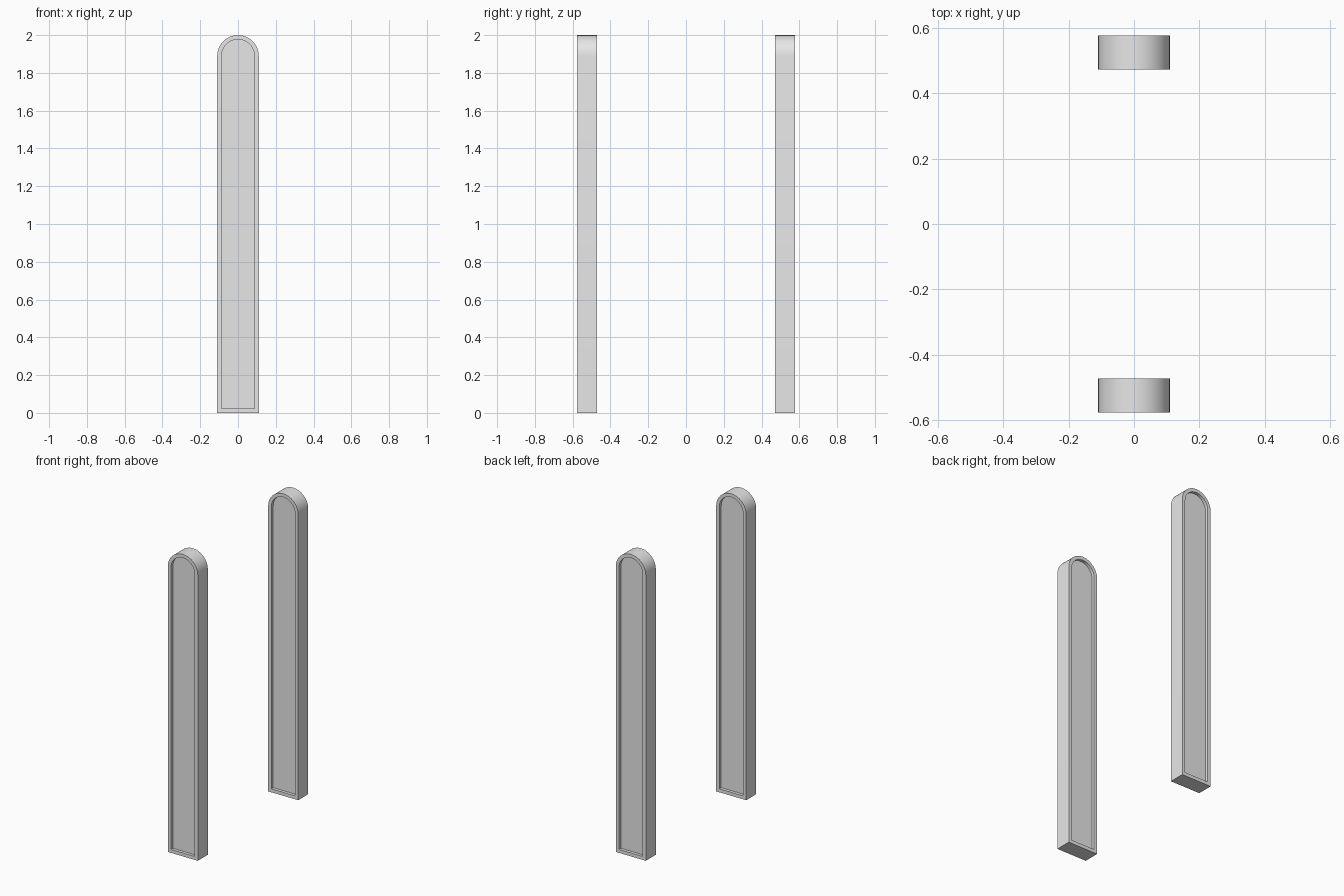
import bpy, bmesh, math

cube = bpy.data.objects.get("Cube")
if cube:
    bpy.data.objects.remove(cube, do_unlink=True)

HEIGHT, HALF_WIDTH, HALF_DEPTH = 2.0, 0.11, 0.0525
BORDER, RECESS, SPACING = 0.023, 0.02, 0.525
SEGMENTS = 16

# One plain grey for everything
grey = bpy.data.materials.new("light_grey")
grey.use_nodes = True
colour = (0.8, 0.8, 0.8, 1)
grey.diffuse_color = colour
grey.node_tree.nodes["Principled BSDF"].inputs["Base Color"].default_value = colour


def arch(inset):
    """Round-topped outline in x and z, shrunk by the inset."""
    r = HALF_WIDTH - inset
    spring = HEIGHT - HALF_WIDTH
    pts = [(-r, inset), (r, inset)]
    for i in range(SEGMENTS + 1):
        a = math.pi * i / SEGMENTS
        pts.append((r * math.cos(a), spring + r * math.sin(a)))
    return pts


def make_post(name, y):
    # Loft from the front panel, round the border, to the back panel
    floor = HALF_DEPTH - RECESS
    rings = [(BORDER, -floor), (BORDER, -HALF_DEPTH), (0, -HALF_DEPTH),
             (0, HALF_DEPTH), (BORDER, HALF_DEPTH), (BORDER, floor)]
    bm = bmesh.new()
    loops = [[bm.verts.new((x, depth, z)) for x, z in arch(inset)]
             for inset, depth in rings]
    for a, b in zip(loops, loops[1:]):
        for i in range(len(a)):
            j = (i + 1) % len(a)
            bm.faces.new((a[i], a[j], b[j], b[i]))
    bm.faces.new(loops[0])
    bm.faces.new(loops[-1])
    bmesh.ops.recalc_face_normals(bm, faces=bm.faces)
    mesh = bpy.data.meshes.new(name)
    bm.to_mesh(mesh)
    bm.free()
    mesh.materials.append(grey)
    post = bpy.data.objects.new(name, mesh)
    post.location.y = y
    bpy.context.collection.objects.link(post)
    # Smooth arch, crisp borders
    bpy.ops.object.select_all(action="DESELECT")
    post.select_set(True)
    bpy.context.view_layer.objects.active = post
    bpy.ops.object.shade_smooth_by_angle(angle=math.radians(30))


# Matching front and back posts
make_post("front_post", -SPACING)
make_post("back_post", SPACING)
